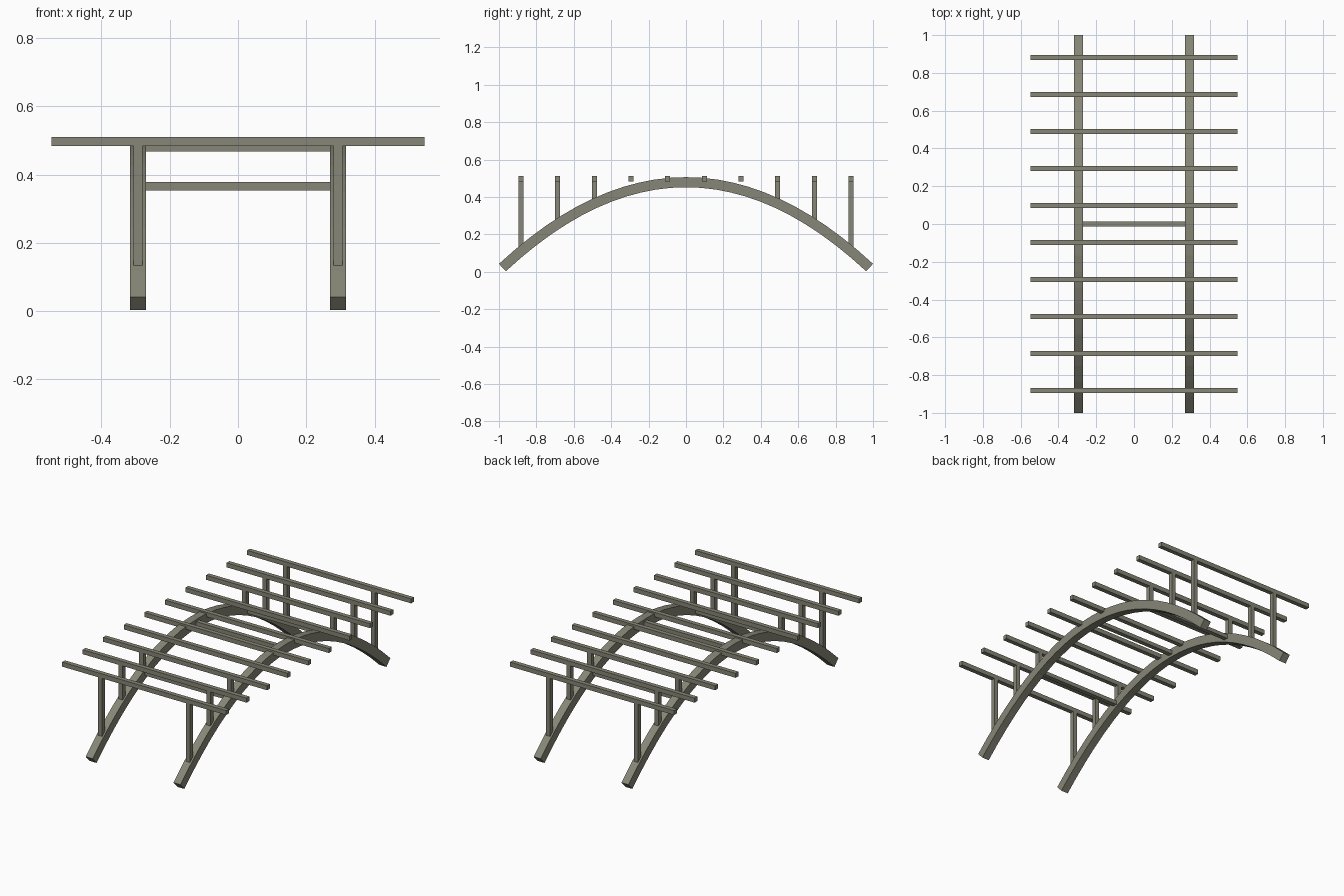
import bpy, bmesh, math

if "Cube" in bpy.data.objects:
    bpy.data.objects.remove(bpy.data.objects["Cube"])

# one weathered-wood colour
wood = bpy.data.materials.new("weathered_wood")
wood.diffuse_color = (0.24, 0.24, 0.185, 1)
wood.use_nodes = True
wood.node_tree.nodes["Principled BSDF"].inputs["Base Color"].default_value = wood.diffuse_color

RIB_X, RIB_W, RIB_T = 0.293, 0.047, 0.054   # rib centre, width, thickness
APEX, DROP, END = 0.479, 0.4738, 0.9815     # arch centre line
BEAM = 0.027                                # beam and post section
TOP = 0.511


def arch_z(y):
    return APEX - DROP * y * y


def finish(name, bm):
    bmesh.ops.recalc_face_normals(bm, faces=bm.faces)
    me = bpy.data.meshes.new(name)
    bm.to_mesh(me)
    bm.free()
    me.materials.append(wood)
    ob = bpy.data.objects.new(name, me)
    bpy.context.collection.objects.link(ob)
    return ob


def box(name, lo, hi):
    bm = bmesh.new()
    bmesh.ops.create_cube(bm, size=1)
    for v in bm.verts:
        v.co = [lo[i] if v.co[i] < 0 else hi[i] for i in range(3)]
    return finish(name, bm)


# curved rib: rectangular section swept along a parabola
def rib(name, x, n=24):
    bm = bmesh.new()
    rings = []
    for i in range(n + 1):
        y = -END + 2 * END * i / n
        a = math.atan(-2 * DROP * y)
        ny, nz = -math.sin(a), math.cos(a)
        ring = []
        for sx, sn in ((-1, -1), (1, -1), (1, 1), (-1, 1)):
            o = sn * RIB_T / 2
            ring.append(bm.verts.new((x + sx * RIB_W / 2, y + ny * o, arch_z(y) + nz * o)))
        rings.append(ring)
    for a, b in zip(rings, rings[1:]):
        for k in range(4):
            bm.faces.new((a[k], a[(k + 1) % 4], b[(k + 1) % 4], b[k]))
    bm.faces.new(rings[0])
    bm.faces.new(rings[-1])
    return finish(name, bm)


h = BEAM / 2
for side, sx in (("left", -1), ("right", 1)):
    rib(side + "_rib", sx * RIB_X)

# deck beams, with posts under the three outermost at each end
for i in range(10):
    y = (i - 4.5) * 0.196
    box(f"deck_beam_{i}", (-0.547, y - h, TOP - BEAM), (0.547, y + h, TOP))
    if abs(y) > 0.4:
        for side, sx in (("left", -1), ("right", 1)):
            x = sx * RIB_X
            box(f"{side}_post_{i}", (x - h, y - h, arch_z(y)), (x + h, y + h, TOP - BEAM))

# cross ties between the ribs
for i, y in enumerate((-0.49, 0, 0.49)):
    z = arch_z(y) + 0.001
    box(f"cross_tie_{i}", (-RIB_X, y - h, z - 0.012), (RIB_X, y + h, z + 0.012))
